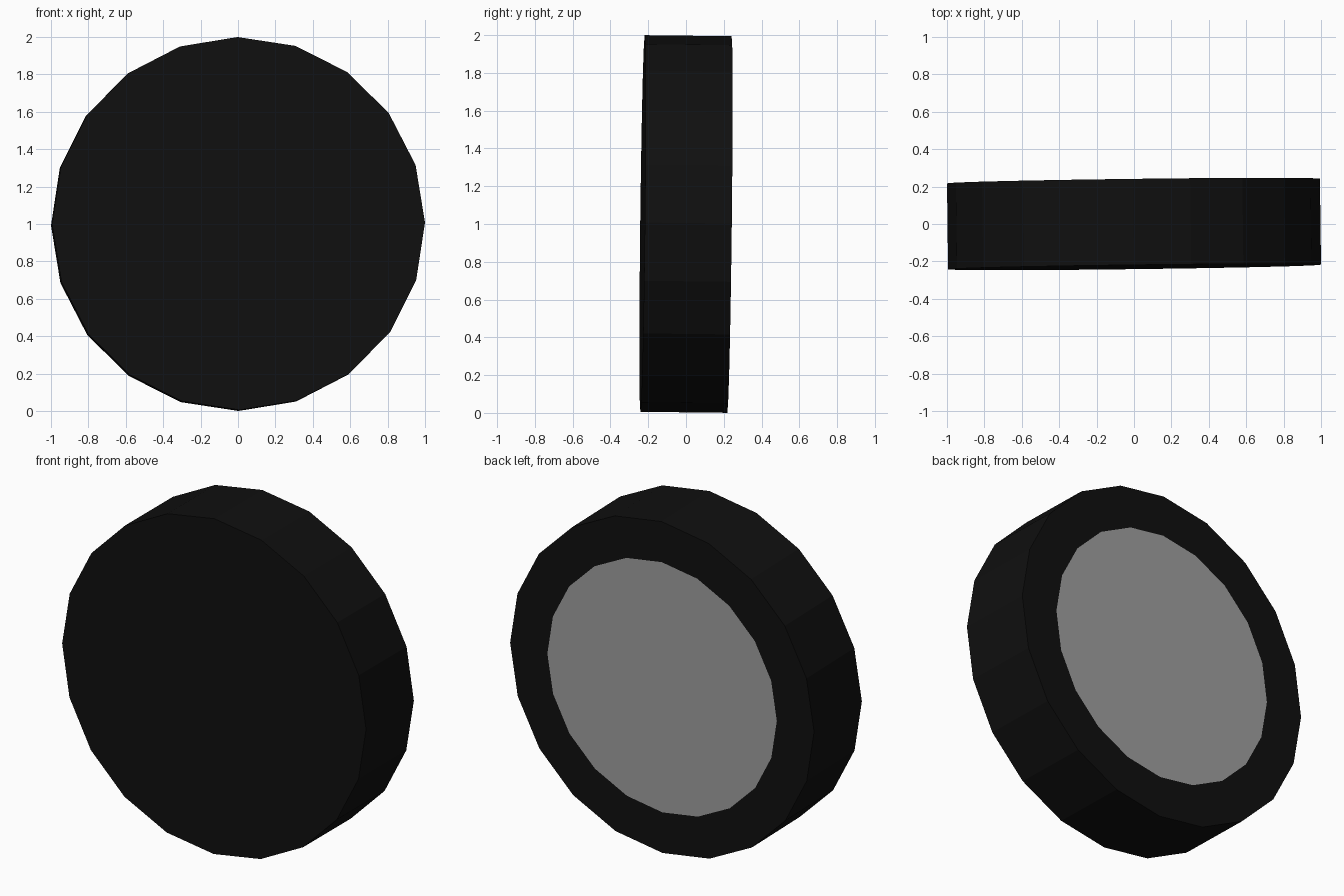
import bpy, bmesh, math
from mathutils import Matrix

if "Cube" in bpy.data.objects:
    bpy.data.objects.remove(bpy.data.objects["Cube"])

SIDES, RADIUS, WIDTH, HUB = 20, 0.997, 0.46, 0.755


def material(name, rgb):
    m = bpy.data.materials.new(name)
    m.diffuse_color = (*rgb, 1.0)
    m.use_nodes = True
    m.node_tree.nodes["Principled BSDF"].inputs["Base Color"].default_value = m.diffuse_color
    return m


# Tyre drum with its axle along y
bm = bmesh.new()
bmesh.ops.create_cone(bm, cap_ends=True, segments=SIDES, radius1=RADIUS,
                      radius2=RADIUS, depth=WIDTH,
                      matrix=Matrix.Rotation(-math.pi / 2, 4, 'X'))
bm.normal_update()

# Hub disc, flush inset in the back face
back = max(bm.faces, key=lambda f: f.calc_center_median().y)
apothem = RADIUS * math.cos(math.pi / SIDES)
bmesh.ops.inset_region(bm, faces=[back], thickness=apothem * (1 - HUB),
                       use_even_offset=True)
back.material_index = 1

# Slight lean, steer and roll of the wheel, then lift onto the ground
pose = (Matrix.Translation((0, 0, 1)) @ Matrix.Rotation(0.0125, 4, 'Z')
        @ Matrix.Rotation(-0.0115, 4, 'X') @ Matrix.Rotation(-0.005, 4, 'Y'))
bmesh.ops.transform(bm, matrix=pose, verts=bm.verts)

mesh = bpy.data.meshes.new("wheel")
bm.to_mesh(mesh)
bm.free()
mesh.materials.append(material("black rubber", (0.005, 0.005, 0.005)))
mesh.materials.append(material("grey hub", (0.35, 0.35, 0.35)))
wheel = bpy.data.objects.new("wheel", mesh)
bpy.context.collection.objects.link(wheel)
